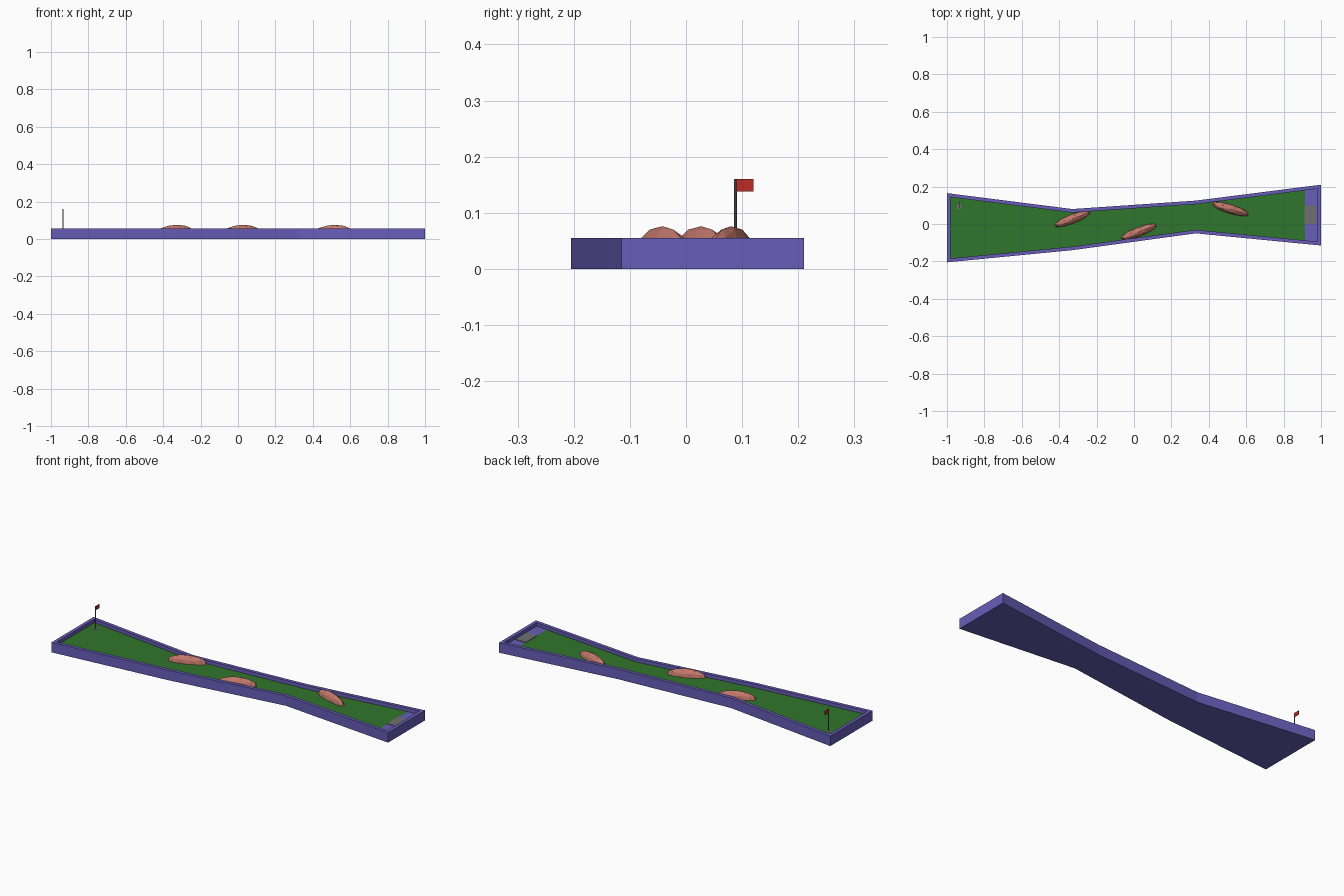
import bpy, bmesh, math
from mathutils import Matrix, Vector

cube = bpy.data.objects.get("Cube")
if cube:
    bpy.data.objects.remove(cube, do_unlink=True)

RIM, FLOOR = 0.055, 0.036


def material(name, rgb):
    m = bpy.data.materials.new(name)
    m.use_nodes = True
    m.diffuse_color = (*rgb, 1)
    m.node_tree.nodes["Principled BSDF"].inputs["Base Color"].default_value = (*rgb, 1)
    return m


purple = material("purple", (0.135, 0.11, 0.48))
green = material("green", (0.03, 0.18, 0.025))
pink = material("pink stone", (0.55, 0.19, 0.15))
red = material("red", (0.5, 0.025, 0.017))
grey = material("grey", (0.16, 0.16, 0.16))


def finish(name, bm, *mats):
    mesh = bpy.data.meshes.new(name)
    bm.normal_update()
    bm.to_mesh(mesh)
    bm.free()
    for m in mats:
        mesh.materials.append(m)
    obj = bpy.data.objects.new(name, mesh)
    bpy.context.collection.objects.link(obj)
    return obj


def box(name, mat, low, high):
    low, high = Vector(low), Vector(high)
    bm = bmesh.new()
    bmesh.ops.create_cube(bm, size=1, matrix=Matrix.Translation((low + high) / 2)
                          @ Matrix.Diagonal((*(high - low), 1)))
    return finish(name, bm, mat)


def cylinder(name, mat, x, y, z0, z1, radius, sides):
    bm = bmesh.new()
    bmesh.ops.create_cone(bm, cap_ends=True, segments=sides, radius1=radius, radius2=radius,
                          depth=z1 - z0, matrix=Matrix.Translation((x, y, (z0 + z1) / 2)))
    return finish(name, bm, mat)


# Course tray: solid outline with a sunken floor, green up to the tee end
outline = [(-1, -0.205), (-0.33, -0.14), (0.33, -0.05), (1, -0.115),
           (1, 0.21), (0.33, 0.125), (-0.33, 0.08), (-1, 0.165)]
bm = bmesh.new()
base = bm.faces.new([bm.verts.new((x, y, 0)) for x, y in outline])
top = bmesh.ops.extrude_face_region(bm, geom=[base], use_keep_orig=True)["geom"]
bmesh.ops.translate(bm, vec=(0, 0, RIM), verts=[v for v in top if isinstance(v, bmesh.types.BMVert)])
lid = next(f for f in top if isinstance(f, bmesh.types.BMFace))
bmesh.ops.recalc_face_normals(bm, faces=bm.faces)
bmesh.ops.inset_region(bm, faces=[lid], thickness=0.019, use_even_offset=True)
sunk = bmesh.ops.extrude_discrete_faces(bm, faces=[lid])["faces"][0]
rim_edges = [e for e in bm.edges if e.is_boundary]
bmesh.ops.translate(bm, vec=(0, 0, FLOOR - RIM), verts=sunk.verts)
bmesh.ops.bridge_loops(bm, edges=[e for e in bm.edges if e.is_boundary]) if rim_edges else None
for x in (-0.33, 0.33, 0.915):
    bmesh.ops.bisect_plane(bm, geom=bm.verts[:] + bm.edges[:] + bm.faces[:],
                           plane_co=(x, 0, 0), plane_no=(1, 0, 0))
bmesh.ops.recalc_face_normals(bm, faces=bm.faces)
for f in bm.faces:
    c = f.calc_center_median()
    if all(abs(v.co.z - FLOOR) < 0.001 for v in f.verts) and c.x < 0.915:
        f.material_index = 1
finish("course_tray", bm, purple, green)

# Tee mat
box("tee_mat", grey, (0.912, 0.0, FLOOR - 0.002), (0.977, 0.1, FLOOR + 0.003))

# Elongated faceted stones
stones = [(-0.33, 0.027, 21), (0.025, -0.042, 21), (0.515, 0.08, -17)]
for i, (x, y, angle) in enumerate(stones):
    bm = bmesh.new()
    bmesh.ops.create_icosphere(bm, subdivisions=2, radius=1,
                               matrix=Matrix.Translation((x, y, FLOOR))
                               @ Matrix.Rotation(math.radians(angle), 4, "Z")
                               @ Matrix.Diagonal((0.104, 0.025, 0.04, 1)))
    bmesh.ops.bisect_plane(bm, geom=bm.verts[:] + bm.edges[:] + bm.faces[:],
                           plane_co=(0, 0, FLOOR - 0.005), plane_no=(0, 0, 1), clear_inner=True)
    finish(f"stone_{i + 1}", bm, pink)

# Hole, pole and flag
px, py = -0.935, 0.088
cylinder("hole", grey, px, py + 0.004, FLOOR - 0.002, FLOOR + 0.001, 0.013, 20)
cylinder("flag_pole", grey, px, py, FLOOR, 0.16, 0.0025, 10)
box("flag", red, (px - 0.0012, py, 0.138), (px + 0.0012, 0.12, 0.16))
